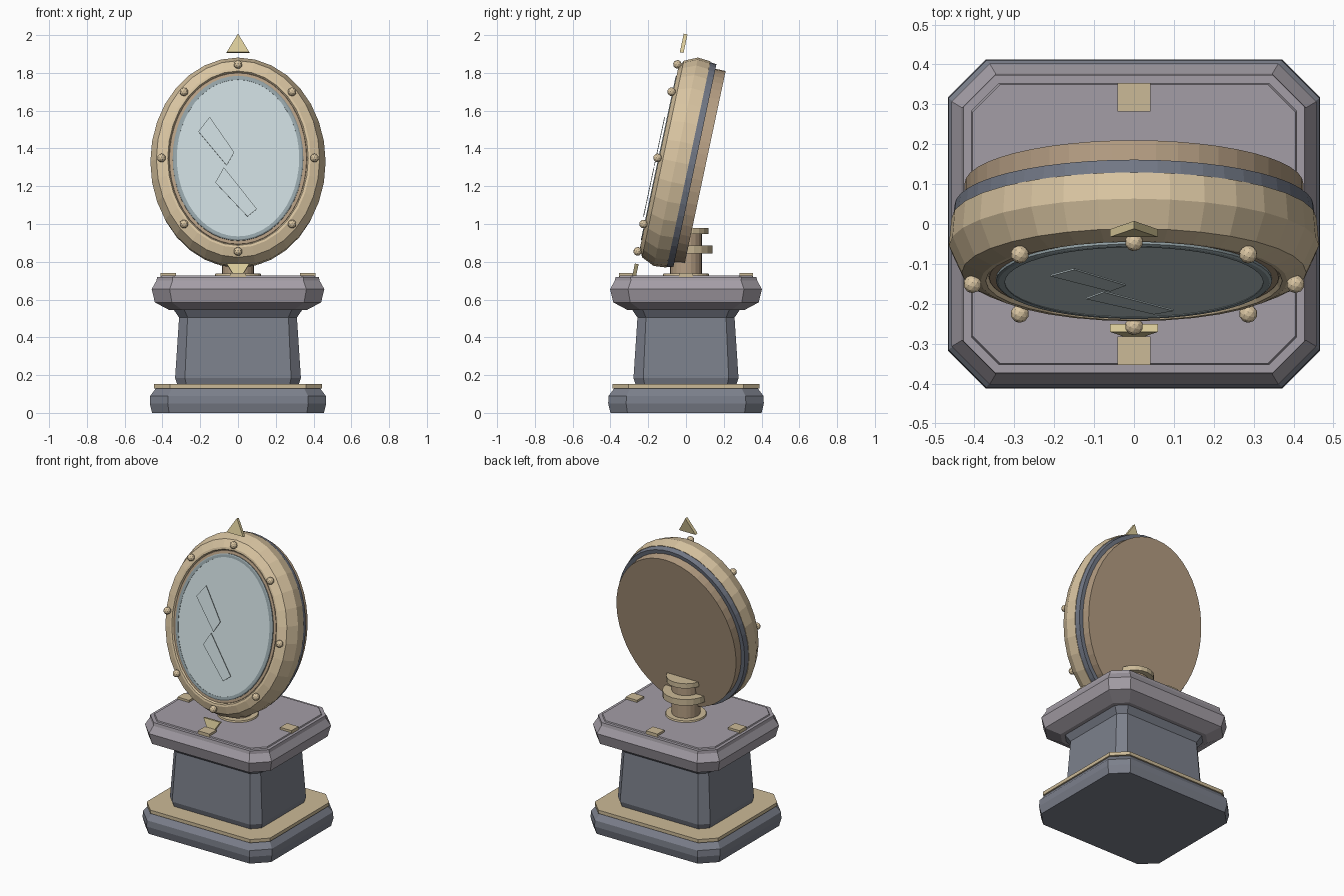
import bpy, bmesh, math
from mathutils import Matrix, Vector

if "Cube" in bpy.data.objects:
    bpy.data.objects.remove(bpy.data.objects["Cube"])


def mat(name, r, g, b):
    m = bpy.data.materials.new(name)
    m.diffuse_color = (r, g, b, 1)
    m.use_nodes = True
    m.node_tree.nodes["Principled BSDF"].inputs["Base Color"].default_value = m.diffuse_color
    return m


STONE_LIGHT = mat("pale_stone", .37, .34, .38)
STONE_DARK = mat("blue_grey_stone", .20, .215, .26)
GOLD = mat("pale_gold", .70, .56, .36)
TRIM = mat("trim_gold", .60, .49, .31)
YELLOW = mat("yellow_gold", .72, .61, .33)
BRONZE = mat("bronze", .46, .34, .225)
BAND = mat("slate_band", .17, .19, .24)
BEZEL = mat("grey_bezel", .30, .37, .39)
GLASS = mat("pale_glass", .58, .68, .70)

# Frame of the tilted mirror: local y runs backwards, local z up the face
TILT = Matrix.Translation((0, 0, 1.318)) @ Matrix.Rotation(math.radians(-12), 4, 'X')
IDENT = Matrix.Identity(4)


def finish(name, bm, material, matrix=IDENT):
    bmesh.ops.recalc_face_normals(bm, faces=bm.faces)
    bm.transform(matrix)
    me = bpy.data.meshes.new(name)
    bm.to_mesh(me)
    bm.free()
    me.materials.append(material)
    ob = bpy.data.objects.new(name, me)
    bpy.context.collection.objects.link(ob)
    return ob


def loft(name, rings, material, matrix=IDENT, closed=False):
    """Skin a list of point rings; cap the ends, or join last to first."""
    bm = bmesh.new()
    vr = [[bm.verts.new(p) for p in r] for r in rings]
    n = len(vr[0])
    pairs = list(zip(vr, vr[1:])) + ([(vr[-1], vr[0])] if closed else [])
    for a, b in pairs:
        for i in range(n):
            j = (i + 1) % n
            bm.faces.new((a[i], a[j], b[j], b[i]))
    if not closed:
        bm.faces.new(vr[0])
        bm.faces.new(vr[-1])
    return finish(name, bm, material, matrix)


def octagon(hx, hy, c, z):
    return [(x, y, z) for x, y in (
        (hx, -hy + c), (hx, hy - c), (hx - c, hy), (-hx + c, hy),
        (-hx, hy - c), (-hx, -hy + c), (-hx + c, -hy), (hx - c, -hy))]


def slab(name, profile, material):
    """Stack of chamfered rectangles: (z, half width, chamfer)."""
    return loft(name, [octagon(h, h - .055, c, z) for z, h, c in profile], material)


def oval(name, profile, seg, material, closed=False):
    """Oval lathe around the mirror axis: (depth, tall radius)."""
    rings = [[((r - .1) * math.sin(2 * math.pi * i / seg), d,
               r * math.cos(2 * math.pi * i / seg)) for i in range(seg)]
             for d, r in profile]
    return loft(name, rings, material, TILT, closed)


def lathe(name, profile, seg, material):
    rings = [[(r * math.cos(2 * math.pi * i / seg), r * math.sin(2 * math.pi * i / seg), z)
              for i in range(seg)] for z, r in profile]
    return loft(name, rings, material)


def plate(name, pts, d0, d1, material):
    """Flat plate on the mirror face from (x, up) points."""
    return loft(name, [[(x, d, u) for x, u in pts] for d in (d0, d1)], material, TILT)


def box(name, centre, size, material):
    bm = bmesh.new()
    bmesh.ops.create_cube(bm, size=1)
    return finish(name, bm, material,
                  Matrix.Translation(centre) @ Matrix.Diagonal((*size, 1)))


# Pedestal
slab("pedestal_base", [(0, .455, .09), (.05, .467, .095), (.09, .465, .095),
                       (.13, .435, .085)], STONE_DARK)
slab("base_trim", [(.13, .445, .085), (.152, .445, .085)], TRIM)
slab("pedestal_column", [(.15, .322, .048), (.185, .333, .052), (.505, .312, .045),
                         (.56, .35, .06)], STONE_DARK)
slab("pedestal_cap", [(.545, .365, .07), (.585, .44, .09), (.655, .457, .095),
                      (.70, .432, .085), (.72, .428, .08)], STONE_LIGHT)
slab("cap_top", [(.715, .41, .07), (.727, .405, .07)], STONE_LIGHT)

# Small plates on the pedestal top
for side, s in (("left", -1), ("right", 1)):
    box("cap_plate_" + side, (s * .37, 0, .73), (.083, .072, .022), TRIM)
for side, s in (("front", -1), ("back", 1)):
    box("cap_plate_" + side, (0, s * .318, .73), (.083, .072, .022), TRIM)

# Turned neck
lathe("neck_flange", [(.72, .125), (.737, .12)], 24, TRIM)
lathe("neck_stem", [(.72, .085), (.95, .085)], 20, BRONZE)
lathe("neck_collar", [(.845, .14), (.885, .14)], 20, TRIM)
lathe("neck_cap", [(.947, .118), (.978, .118)], 20, TRIM)

# Mirror head
oval("mirror_back", [(.02, .525), (.103, .525)], 48, BRONZE)
oval("mirror_band", [(0, .552), (.014, .554), (.048, .55)], 48, BAND)
oval("mirror_rim", [(.014, .558), (-.055, .564), (-.125, .532), (-.146, .485),
                    (-.146, .472), (-.11, .45), (.0, .45)], 32, GOLD, True)
oval("inner_rim", [(-.11, .475), (-.138, .463), (-.14, .44), (-.11, .44)], 48, BRONZE, True)
oval("glass_bezel", [(-.05, .446), (-.146, .446), (-.15, .44), (-.15, .424),
                     (-.05, .424)], 48, BEZEL, True)
oval("mirror_glass", [(-.05, .426), (-.148, .426)], 48, GLASS)

# Beads round the rim
for k in range(8):
    a = k * math.pi / 4
    bm = bmesh.new()
    bmesh.ops.create_icosphere(bm, subdivisions=2, radius=.023)
    finish(f"rim_bead_{k + 1}", bm, GOLD,
           TILT @ Matrix.Translation((.405 * math.sin(a), -.154, .506 * math.cos(a))))

# Pointed finials above and below the rim
for side, s in (("top", 1), ("bottom", -1)):
    plate("finial_" + side, [(-.06, s * .572), (.06, s * .572), (0, s * .672)],
          -.155, -.135, YELLOW)

# Glint plates just in front of the glass, given as front-view (x, z)
GLINTS = ([(-.21, 1.49), (-.15, 1.567), (-.02, 1.38), (-.06, 1.31)],
          [(-.12, 1.22), (-.075, 1.30), (.10, 1.08), (.05, 1.04)])
for k, pts in enumerate(GLINTS):
    plate(f"glass_glint_{k + 1}", [(x, (z - 1.352) / .978) for x, z in pts],
          -.164, -.160, GLASS)
